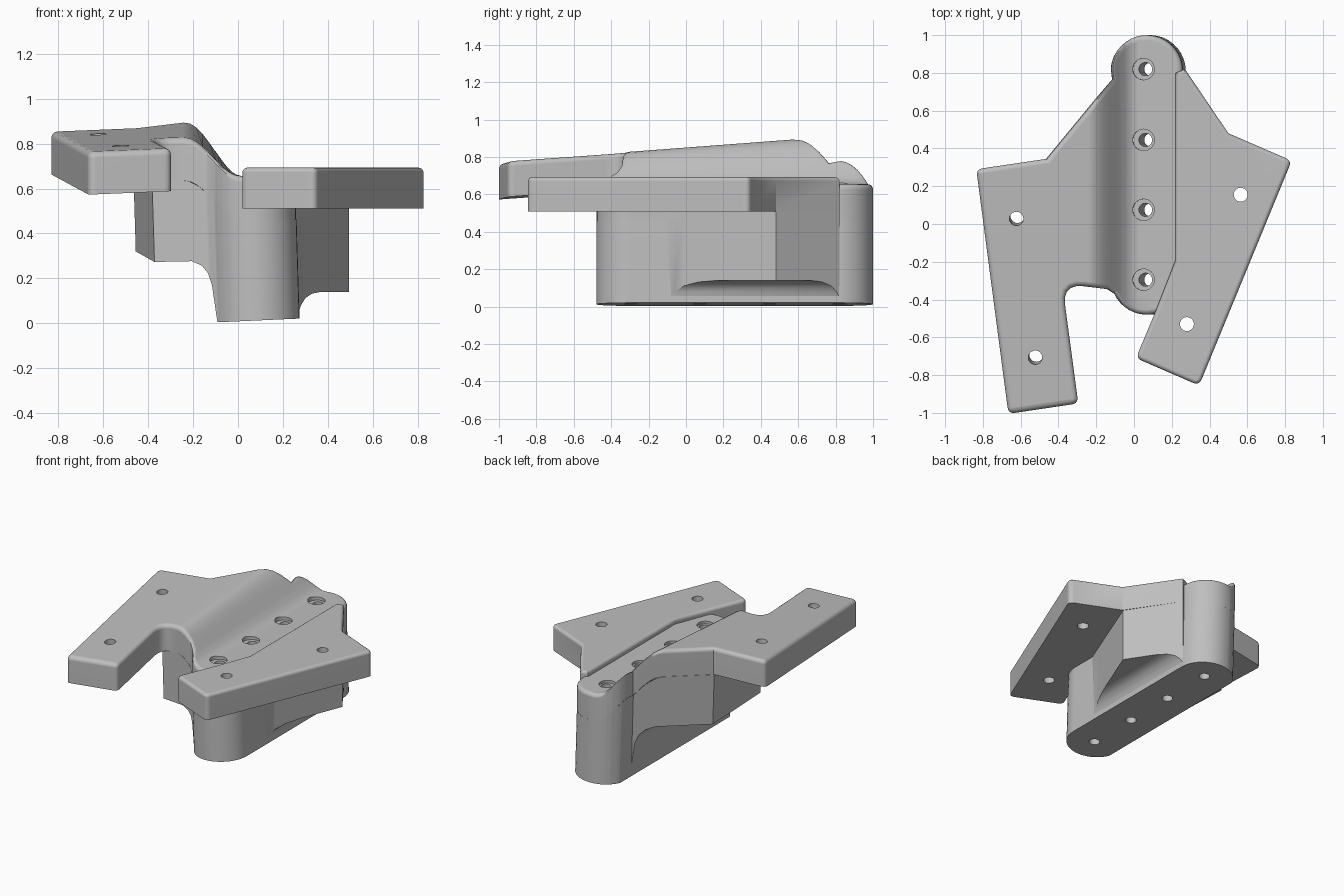
import bpy, bmesh, math
from mathutils import Vector, Matrix

if "Cube" in bpy.data.objects:
    bpy.data.objects.remove(bpy.data.objects["Cube"], do_unlink=True)

grey = bpy.data.materials.new("plain grey")
grey.use_nodes = True
COLOUR = (0.52, 0.52, 0.52, 1)
grey.diffuse_color = COLOUR
grey.node_tree.nodes["Principled BSDF"].inputs["Base Color"].default_value = COLOUR


# ---------- helpers ----------
def rounded(corners):
    """Outline from (x, y[, radius]) corners, each softened by its radius."""
    pts, n = [], len(corners)
    for i, c in enumerate(corners):
        p = Vector(c[:2])
        r = c[2] if len(c) > 2 else 0
        if not r:
            pts.append(p)
            continue
        u = (Vector(corners[i - 1][:2]) - p).normalized()
        v = (Vector(corners[(i + 1) % n][:2]) - p).normalized()
        t = r / math.tan(u.angle(v) / 2)
        a, b = p + u * t, p + v * t
        for k in range(6):
            s = k / 5
            pts.append(a * (1 - s) ** 2 + p * 2 * s * (1 - s) + b * s * s)
    return pts


def arc(cx, cy, r, a0, a1, n=18):
    angles = [math.radians(a0 + (a1 - a0) * k / n) for k in range(n + 1)]
    return [(cx + r * math.cos(a), cy + r * math.sin(a)) for a in angles]


def lerp(table, x):
    if x <= table[0][0]:
        return table[0][1]
    for (x0, z0), (x1, z1) in zip(table, table[1:]):
        if x <= x1:
            return z0 + (z1 - z0) * (x - x0) / (x1 - x0)
    return table[-1][1]


def solid(name, outline, top, bottom, bevel=0, cuts=(), lean=0):
    """Prism over an outline whose top and bottom follow height functions."""
    bm = bmesh.new()
    face = bm.faces.new([bm.verts.new((x, y, 0)) for x, y in outline])
    ext = bmesh.ops.extrude_face_region(bm, geom=[face])
    for v in ext["geom"]:
        if isinstance(v, bmesh.types.BMVert):
            v.co.z = 1
    bmesh.ops.recalc_face_normals(bm, faces=bm.faces)
    if bevel:
        rim = [e for e in bm.edges if all(v.co.z > 0.9 for v in e.verts)]
        bmesh.ops.bevel(bm, geom=rim, offset=bevel, segments=4, profile=0.5,
                        affect='EDGES', clamp_overlap=False)
    for x in sorted(cuts):
        bmesh.ops.bisect_plane(bm, geom=bm.verts[:] + bm.edges[:] + bm.faces[:],
                               dist=1e-5, plane_co=(x, 0, 0), plane_no=(1, 0, 0))
    for v in bm.verts:
        x, y, z = v.co
        v.co.z = bottom(x, y) if z < 0.5 else top(x, y) + z - 1
        v.co.x += lean * (0.55 - v.co.z)
    bmesh.ops.recalc_face_normals(bm, faces=bm.faces)
    return finish(name, bm)


def finish(name, bm):
    me = bpy.data.meshes.new(name)
    bm.to_mesh(me)
    bm.free()
    me.materials.append(grey)
    ob = bpy.data.objects.new(name, me)
    bpy.context.collection.objects.link(ob)
    return ob


def drills(name, spots, radius, depth, rot=(0, 0)):
    """Cutter made of separate parallel cylinders."""
    bm = bmesh.new()
    turn = Matrix.Rotation(rot[0], 4, 'X') @ Matrix.Rotation(rot[1], 4, 'Y')
    for p in spots:
        bmesh.ops.create_cone(bm, cap_ends=True, segments=24, radius1=radius,
                              radius2=radius, depth=depth,
                              matrix=Matrix.Translation(p) @ turn)
    ob = finish(name, bm)
    ob.hide_render = True
    return ob


def drill(ob, *cutters):
    for c in cutters:
        m = ob.modifiers.new("holes", 'BOOLEAN')
        m.operation, m.solver, m.object = 'DIFFERENCE', 'EXACT', c
    deps = bpy.context.evaluated_depsgraph_get()
    me = bpy.data.meshes.new_from_object(ob.evaluated_get(deps))
    ob.modifiers.clear()
    ob.data = me


# ---------- height functions ----------
def arm_plane(x, y):
    return 0.84 + 0.075 * y + 0.03 * (x + 0.6)


def saddle(x, y):
    s = min(max((x + 0.243) / 0.261, 0), 1)
    s = 0.5 + 0.5 * math.cos(math.pi * s)
    return 0.655 + (arm_plane(x, y) - 0.655) * s


def underside(x, y):
    if x > -0.109:
        return 0.005 + 0.045 * (x + 0.1)
    drop = [(-0.214, 0), (-0.17, 0.02), (-0.143, 0.055), (-0.127, 0.11)]
    z = arm_plane(x, y) - 0.55 - lerp(drop, x)
    return z if x <= -0.127 else z + (0.005 - z) * (x + 0.127) / 0.019


FILLET = [(0.262, 0.14), (0.27, 0.05), (0.28, 0.08), (0.30, 0.112),
          (0.33, 0.132), (0.37, 0.14)]
saddle_cuts = [-0.243 + 0.029 * k for k in range(10)]

# ---------- outlines ----------
front_end = arc(0.068, -0.29, 0.19, 205, 360)
back_end = arc(0.068, 0.81, 0.19, 0, 175)
stem_edge = [(-0.14, -0.345, 0.03)] + front_end + back_end + [(-0.115, 0.765)]

# Right arm with the saddle that joins it to the stem
saddle_arm = solid(
    "right_arm_and_saddle",
    rounded([(-0.665, -1.005, 0.035), (-0.295, -0.95, 0.035), (-0.38, -0.315, 0.09)]
            + stem_edge + [(-0.462, 0.345), (-0.835, 0.29, 0.035)]),
    saddle, lambda x, y: saddle(x, y) - 0.19, bevel=0.028, cuts=saddle_cuts)

# Stem with the block under the right arm
stem = solid(
    "stem_and_right_block",
    rounded([(-0.38, -0.315)] + stem_edge + [(-0.462, 0.345)]),
    lambda x, y: saddle(x, y) - 0.19, underside,
    cuts=saddle_cuts + [-0.17, -0.143, -0.108], lean=0.03)

# Left plate
plate = solid(
    "left_plate",
    rounded([(0.01, -0.71, 0.035), (0.345, -0.855, 0.035), (0.835, 0.335, 0.035),
             (0.5, 0.48), (0.27, 0.82), (0.22, 0.8), (0.22, -0.19), (0.115, -0.46)]),
    lambda x, y: 0.693, lambda x, y: 0.51, bevel=0.022)

# Block under the left plate, hollowed into the stem along its lower edge
block = solid(
    "left_block",
    [(0.115, -0.475), (0.495, 0.48), (0.27, 0.82), (0.2, 0.8), (0.2, -0.2), (0.12, -0.3)],
    lambda x, y: 0.52, lambda x, y: lerp(FILLET, x), cuts=[p[0] for p in FILLET])

# ---------- screw holes ----------
rows = [0.82, 0.445, 0.075, -0.295]
stem_drill = drills("stem_drill", [(0.075, y, 0.33) for y in rows], 0.035, 1.2, (0, -0.045))
seat_drill = drills("seat_drill", [(0.047, y, 0.735) for y in rows], 0.057, 0.2, (0, -0.045))
arm_drill = drills("arm_drill", [(-0.62, 0.035, 0.75), (-0.52, -0.70, 0.70)],
                   0.037, 0.6, (0.075, -0.03))
plate_drill = drills("plate_drill", [(0.565, 0.155, 0.6), (0.28, -0.53, 0.6)], 0.037, 0.5)

drill(saddle_arm, stem_drill, seat_drill, arm_drill)
drill(stem, stem_drill)
drill(plate, plate_drill)
for c in (stem_drill, seat_drill, arm_drill, plate_drill):
    bpy.data.objects.remove(c, do_unlink=True)

# ---------- shading ----------
for ob in (saddle_arm, stem, plate, block):
    bpy.ops.object.select_all(action='DESELECT')
    ob.select_set(True)
    bpy.context.view_layer.objects.active = ob
    bpy.ops.object.shade_smooth_by_angle(angle=math.radians(32))
    wn = ob.modifiers.new("even_shading", 'WEIGHTED_NORMAL')
    wn.keep_sharp = True
